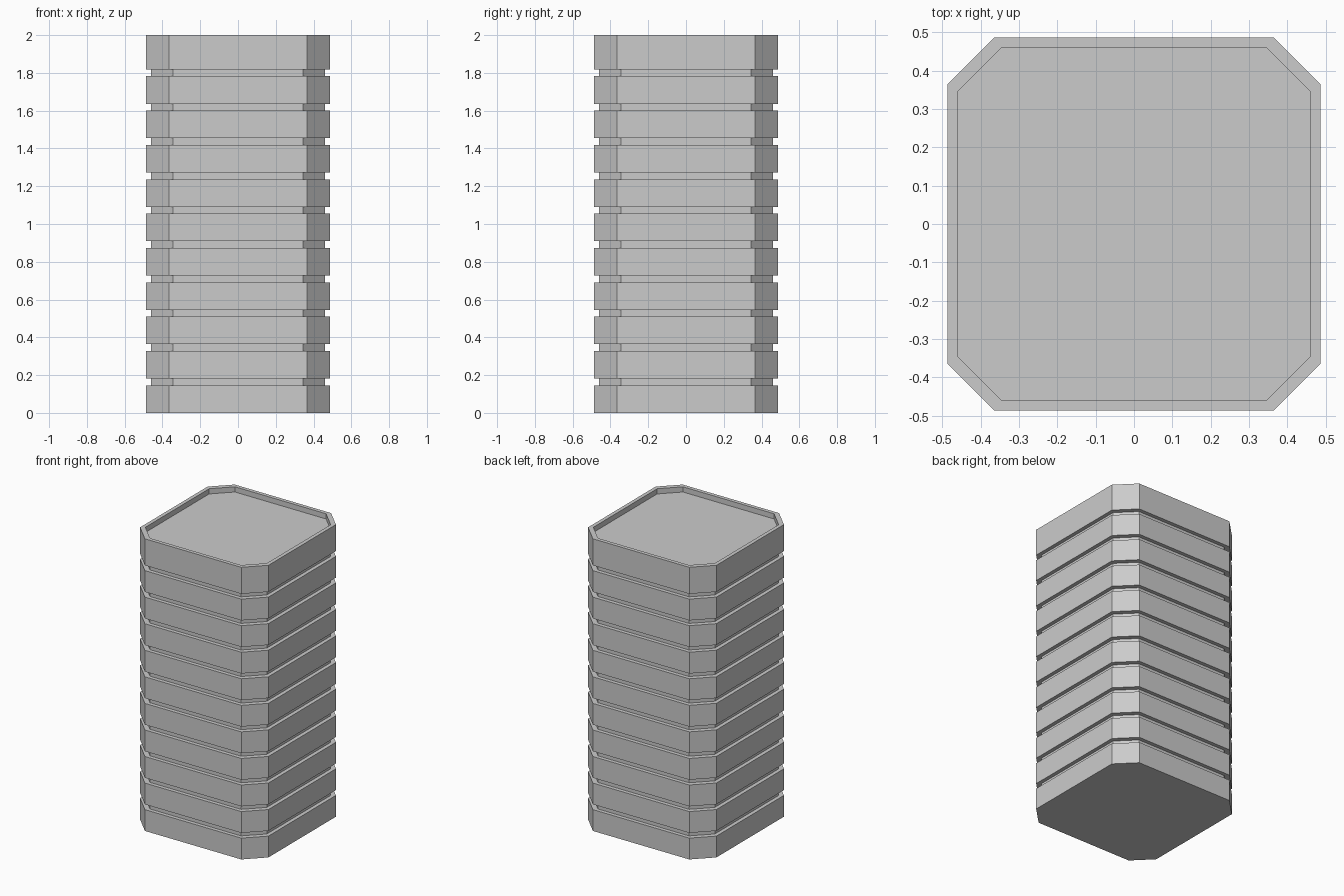
import bpy, bmesh

if "Cube" in bpy.data.objects:
    bpy.data.objects.remove(bpy.data.objects["Cube"])

FLOORS = 11
PITCH = 2.0 / FLOORS      # floor-to-floor height
BAND = 0.146              # height of each projecting band
OUTER = (0.486, 0.365)    # half width, half length of the flat side
INNER = (0.460, 0.345)


def ring(bm, size, z):
    """Square outline with chamfered corners."""
    a, b = size
    pts = [(b, -a), (a, -b), (a, b), (b, a), (-b, a), (-a, b), (-a, -b), (-b, -a)]
    return [bm.verts.new((x, y, z)) for x, y in pts]


# Vertical profile: projecting bands with recessed joints between them
profile = []
for i in range(FLOORS):
    z = i * PITCH
    if i < FLOORS - 1:
        profile += [(OUTER, z), (OUTER, z + BAND),
                    (INNER, z + BAND), (INNER, z + PITCH)]
    else:
        # top band rises into a parapet around the sunken roof
        profile += [(OUTER, z), (OUTER, 2.0), (INNER, 2.0), (INNER, z + BAND)]

# Skin the outline along the profile
bm = bmesh.new()
rings = [ring(bm, size, z) for size, z in profile]
for lo, hi in zip(rings, rings[1:]):
    for k in range(8):
        n = (k + 1) % 8
        bm.faces.new((lo[k], lo[n], hi[n], hi[k]))

# Base and roof
bm.faces.new(rings[0][::-1])
bm.faces.new(rings[-1])
bmesh.ops.recalc_face_normals(bm, faces=bm.faces)

mesh = bpy.data.meshes.new("tower_block")
bm.to_mesh(mesh)
bm.free()
bpy.context.collection.objects.link(bpy.data.objects.new("tower_block", mesh))
